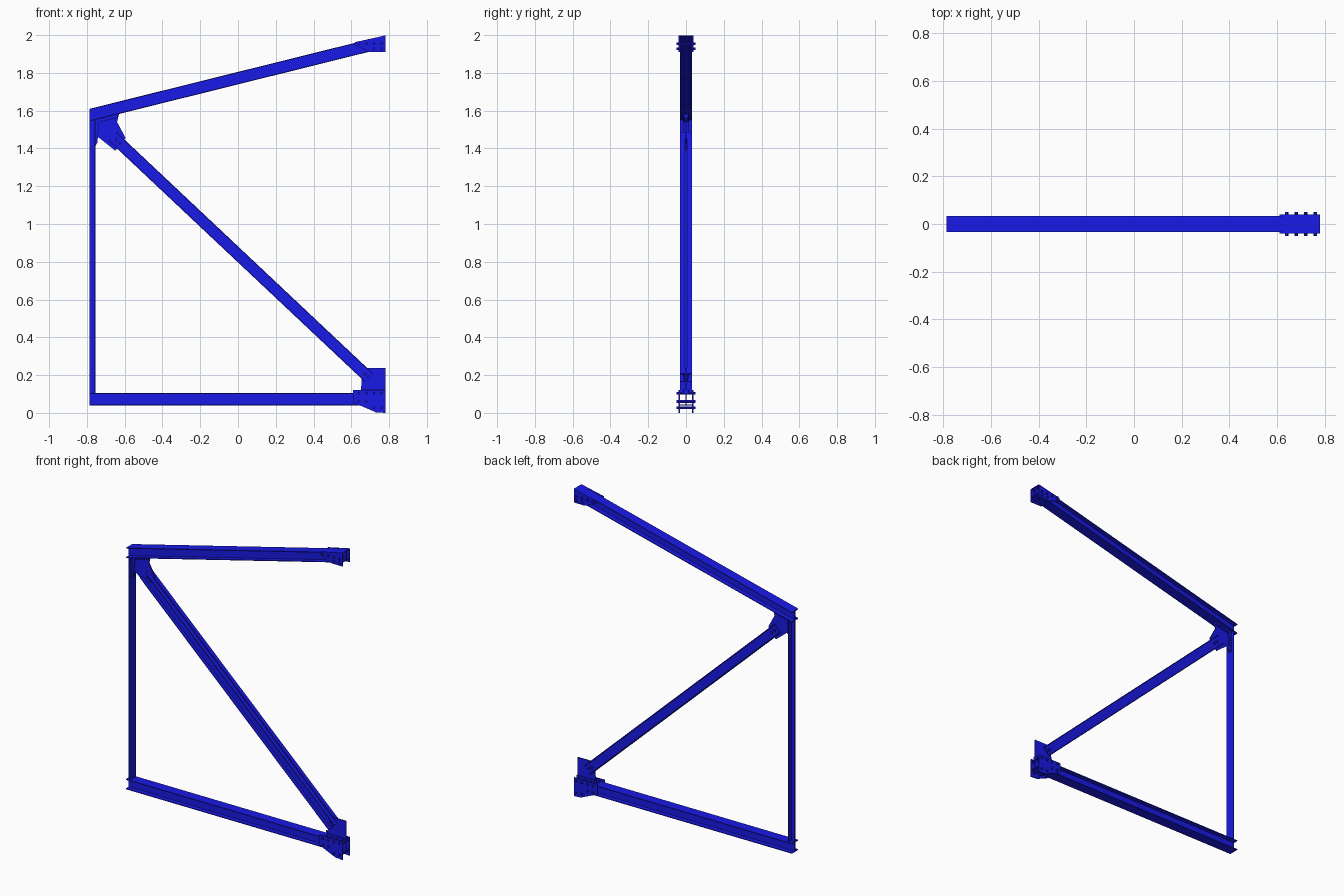
import bpy, bmesh, math
from mathutils import Vector

if "Cube" in bpy.data.objects:
    bpy.data.objects.remove(bpy.data.objects["Cube"])

mat = bpy.data.materials.new("blue_steel")
mat.diffuse_color = (0.01, 0.01, 0.8, 1)
mat.use_nodes = True
mat.node_tree.nodes["Principled BSDF"].inputs["Base Color"].default_value = mat.diffuse_color


def finish(name, bm):
    bmesh.ops.recalc_face_normals(bm, faces=bm.faces[:])
    me = bpy.data.meshes.new(name)
    bm.to_mesh(me)
    bm.free()
    me.materials.append(mat)
    ob = bpy.data.objects.new(name, me)
    bpy.context.collection.objects.link(ob)
    return ob


def loft(name, a, b):
    """Closed prism between two matching outlines."""
    bm = bmesh.new()
    va = [bm.verts.new(p) for p in a]
    vb = [bm.verts.new(p) for p in b]
    bm.faces.new(va)
    bm.faces.new(vb[::-1])
    n = len(va)
    for i in range(n):
        bm.faces.new((va[i], va[(i + 1) % n], vb[(i + 1) % n], vb[i]))
    return finish(name, bm)


def beam(name, profile, p, q, up=None):
    """Profile (y, up) swept from p to q in the xz plane; up=(0,0,1) gives vertical end cuts."""
    p, q = Vector((p[0], 0, p[1])), Vector((q[0], 0, q[1]))
    d = (q - p).normalized()
    u = Vector(up) if up else Vector((-d.z, 0, d.x))
    ends = [[e + Vector((0, s, 0)) + u * t for s, t in profile] for e in (p, q)]
    return loft(name, *ends)


def plate(name, outline, y0, y1):
    return loft(name, [(x, y0, z) for x, z in outline], [(x, y1, z) for x, z in outline])


def bolts(name, points, half):
    """Hexagonal bolts running through in y."""
    bm = bmesh.new()
    r = 0.008
    for x, z in points:
        rings = [[bm.verts.new((x + r * math.cos(k * math.pi / 3), y, z + r * math.sin(k * math.pi / 3)))
                  for k in range(6)] for y in (-half, half)]
        bm.faces.new(rings[0])
        bm.faces.new(rings[1][::-1])
        for i in range(6):
            j = (i + 1) % 6
            bm.faces.new((rings[0][i], rings[0][j], rings[1][j], rings[1][i]))
    return finish(name, bm)


def i_profile(w, h, f, t):
    r = [(w, -h), (w, -h + f), (t, -h + f), (t, h - f), (w, h - f), (w, h)]
    return r + [(-y, z) for y, z in reversed(r)]


# Chords: I-beams with vertical end cuts
chord = i_profile(0.033, 0.033, 0.005, 0.003)
beam("bottom_chord", chord, (-0.785, 0.073), (0.78, 0.073))
beam("top_chord", chord, (-0.785, 1.577), (0.78, 1.966), up=(0, 0, 1))

# Column: half I-beam (T section), flange towards +x
tee = [(-0.031, 0), (0.031, 0), (0.031, 0.005), (0.003, 0.005),
       (0.003, 0.03), (-0.003, 0.03), (-0.003, 0.005), (-0.031, 0.005)]
beam("column", tee, (-0.755, 0.106), (-0.755, 1.552))

# Diagonal: two channels back to back around the gusset plates
for s, side in ((-1, "front"), (1, "back")):
    c = [(0.004, -0.031), (0.031, -0.031), (0.031, -0.026), (0.009, -0.026),
         (0.009, 0.026), (0.031, 0.026), (0.031, 0.031), (0.004, 0.031)]
    beam("diagonal_" + side, [(s * y, z) for y, z in c], (-0.665, 1.465), (0.695, 0.185))

    # Splice plates on the chord ends
    a, b = sorted((s * 0.033, s * 0.04))
    plate("bottom_splice_" + side,
          [(0.61, 0.12), (0.61, 0.055), (0.73, 0.003), (0.78, 0.0), (0.78, 0.12)], a, b)
    plate("top_splice_" + side,
          [(0.62, 1.963), (0.62, 1.945), (0.70, 1.91), (0.78, 1.91), (0.78, 1.998)], a, b)

    # Cleats fixing the gussets to chord and column
    a, b = sorted((s * 0.004, s * 0.012))
    plate("lower_cleat_" + side, [(0.65, 0.106), (0.78, 0.106), (0.78, 0.125), (0.65, 0.125)], a, b)
    plate("upper_cleat_" + side, [(-0.755, 1.535), (-0.64, 1.562), (-0.63, 1.585), (-0.755, 1.555)], a, b)
    plate("column_cleat_" + side, [(-0.757, 1.41), (-0.745, 1.43), (-0.735, 1.55), (-0.757, 1.55)], a, b)

# Central gusset plates
plate("lower_gusset",
      [(0.65, 0.105), (0.655, 0.18), (0.68, 0.238), (0.78, 0.238), (0.78, 0.105)], -0.004, 0.004)
plate("upper_gusset",
      [(-0.757, 1.552), (-0.63, 1.583), (-0.64, 1.54), (-0.595, 1.455),
       (-0.65, 1.388), (-0.74, 1.46), (-0.757, 1.41)], -0.004, 0.004)

# Bolts
xs = [0.64, 0.68, 0.72, 0.76]
bolts("bottom_splice_bolts", [(x, 0.104) for x in xs] + [(x, 0.028) for x in xs[2:]]
      + [(x, 0.06) for x in xs[:2]], 0.05)
bolts("top_splice_bolts", [(x, 1.955) for x in xs] + [(x, 1.928) for x in xs[2:]], 0.05)
bolts("lower_gusset_bolts", [(x, 0.117) for x in xs[1:]] + [(0.672, 0.205), (0.69, 0.19)], 0.017)
bolts("upper_gusset_bolts", [(-0.645, 1.445), (-0.625, 1.427), (-0.73, 1.55),
                             (-0.70, 1.557), (-0.67, 1.565), (-0.747, 1.5), (-0.747, 1.46)], 0.017)
